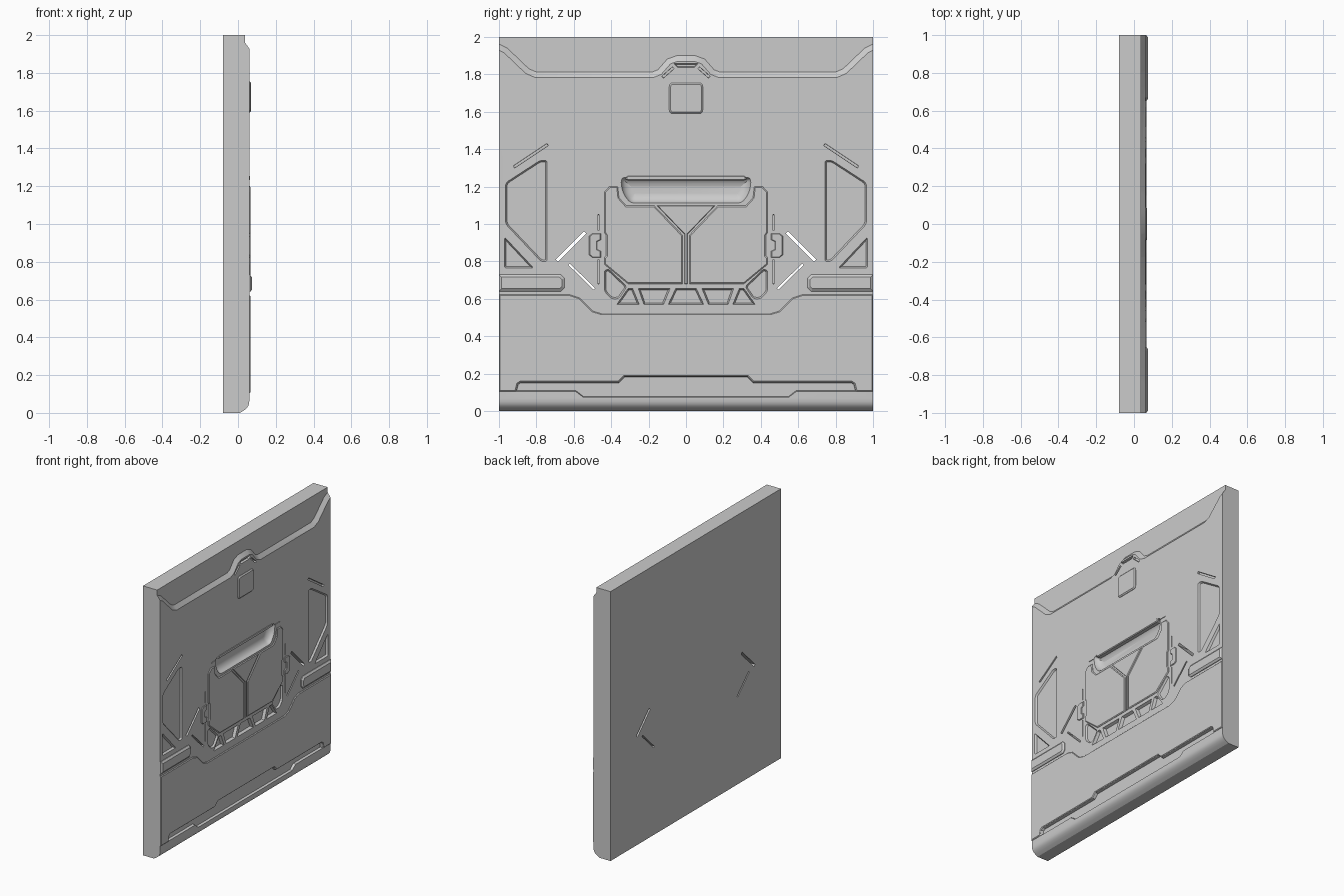
import bpy, bmesh, math
from mathutils import Vector

if "Cube" in bpy.data.objects:
    bpy.data.objects.remove(bpy.data.objects["Cube"])

FACE = 0.06  # x of the main front surface


def flip(pts):
    return [(-y, z) for y, z in pts]


def sym(half):
    """Complete a left-half outline with its mirror image."""
    return half + flip(half)[::-1]


def ccw(pts):
    area = sum(a[0] * b[1] - b[0] * a[1] for a, b in zip(pts, pts[1:] + pts[:1]))
    return pts if area > 0 else pts[::-1]


def rounded(pts, r, steps=4):
    out, n = [], len(pts)
    for i in range(n):
        p, a, b = (Vector(pts[j]) for j in (i, i - 1, (i + 1) % n))
        d = min(r, (a - p).length * 0.4, (b - p).length * 0.4)
        s, e = p + (a - p).normalized() * d, p + (b - p).normalized() * d
        for k in range(steps + 1):
            t = k / steps
            q = s * (1 - t) ** 2 + p * 2 * t * (1 - t) + e * t * t
            out.append((q.x, q.y))
    return out


def inset(pts, d):
    out, n = [], len(pts)
    for i in range(n):
        p, a, b = (Vector(pts[j]) for j in (i, i - 1, (i + 1) % n))
        u, v = (p - a).normalized(), (b - p).normalized()
        n1, n2 = Vector((-u.y, u.x)), Vector((-v.y, v.x))
        q = p + (n1 + n2) * (d / max(0.3, 1 + n1.dot(n2)))
        out.append((q.x, q.y))
    return out


def prism(bm, pts, layers):
    """Loft a (y, z) outline through layers of (x, inset)."""
    pts = ccw(pts)
    rings = [[bm.verts.new((x, y, z)) for y, z in inset(pts, d)] for x, d in layers]
    n = len(pts)
    for lo, hi in zip(rings, rings[1:]):
        for i in range(n):
            j = (i + 1) % n
            bm.faces.new((lo[i], lo[j], hi[j], hi[i]))
    bm.faces.new(rings[0][::-1])
    bm.faces.new(rings[-1])


def finish(name, bm):
    bmesh.ops.recalc_face_normals(bm, faces=bm.faces[:])
    me = bpy.data.meshes.new(name)
    bm.to_mesh(me)
    bm.free()
    ob = bpy.data.objects.new(name, me)
    bpy.context.collection.objects.link(ob)
    return ob


def raised(name, outlines, top, chamfer=0.008, base=0.05):
    bm = bmesh.new()
    for o in outlines:
        prism(bm, o, [(base, 0), (FACE + (top - FACE) * 0.3, 0), (top, chamfer)])
    return finish(name, bm)


def strip(a, b, w):
    a, b = Vector(a), Vector(b)
    d = (b - a).normalized() * w / 2
    s = Vector((-d.y, d.x))
    return [tuple(p) for p in (a - s, b - s, b + s, a + s)]


def both(pts):
    return [pts, flip(pts)]


# slab with a rounded lower lip
bm = bmesh.new()
section = [(-0.08, 0), (0.01, 0), (0.03, 0.012), (0.045, 0.024), (0.054, 0.036),
           (0.0585, 0.05), (FACE, 0.066), (FACE, 2), (-0.08, 2)]
ends = [[bm.verts.new((x, y, z)) for x, z in section] for y in (-1, 1)]
for i in range(len(section)):
    j = (i + 1) % len(section)
    bm.faces.new((ends[0][i], ends[0][j], ends[1][j], ends[1][i]))
bm.faces.new(ends[0])
bm.faces.new(ends[1])
slab = finish("wall_slab", bm)

# cutters: top recess with sloping edge
cut = bmesh.new()
top = sym([(-1.2, 2.2), (-1.2, 1.965), (-1, 1.962), (-0.955, 1.94), (-0.84, 1.83), (-0.8, 1.813),
           (-0.18, 1.813), (-0.15, 1.825), (-0.1, 1.882), (-0.05, 1.9)])
prism(cut, top, [(0.036, 0), (FACE, -0.03), (0.09, -0.03)])


def recess(pts, floor, slope=0.008):
    prism(cut, pts, [(floor, slope), (FACE, 0), (0.09, 0)])


# cutters: side windows, triangles, corner pockets and accents
window = rounded([(-0.965, 1.22), (-0.78, 1.34), (-0.742, 1.34), (-0.742, 0.80),
                  (-0.775, 0.80), (-0.965, 1.0)], 0.02)
window[:0] = []
triangle = rounded([(-0.97, 0.93), (-0.97, 0.765), (-0.815, 0.765)], 0.012)
pocket = rounded([(-0.437, 0.75), (-0.415, 0.76), (-0.315, 0.665), (-0.36, 0.6),
                  (-0.4, 0.6), (-0.437, 0.64)], 0.02)
vents = [[(-0.37, 0.57), (-0.25, 0.57), (-0.285, 0.655), (-0.31, 0.655)],
         [(-0.225, 0.57), (-0.12, 0.57), (-0.085, 0.655), (-0.255, 0.655)]]
for p, depth in [(window, 0.048), (triangle, 0.045), (pocket, 0.048),
                 (vents[0], 0.04), (vents[1], 0.04)]:
    for q in both(p):
        recess(q, depth)
recess(sym([(-0.095, 0.57), (-0.055, 0.655)]), 0.04)
for a, b, w in [((-0.92, 1.305), (-0.74, 1.425), 0.014), ((-0.468, 0.965), (-0.468, 1.05), 0.006),
                ((-0.468, 0.68), (-0.468, 0.81), 0.006), ((-0.125, 1.785), (-0.068, 1.835), 0.014)]:
    for q in both(strip(a, b, w)):
        recess(q, 0.045, 0.001)
recess(sym([(-0.065, 1.858), (-0.045, 1.838)]), 0.045, 0.004)

# cutters: diagonal slots that pass through the slab
for a, b, w in [((-0.69, 0.805), (-0.54, 0.955), 0.018), ((-0.625, 0.785), (-0.49, 0.652), 0.011)]:
    for q in both(strip(a, b, w)):
        prism(cut, q, [(-0.1, 0), (0.09, 0)])

# cutters: handle scoop and lower stepped recess
scoop = rounded(sym([(-0.35, 1.25), (-0.34, 1.17), (-0.3, 1.112)]), 0.03)
prism(cut, scoop, [(0.018, 0.05), (0.022, 0.034), (0.031, 0.018), (0.044, 0.006), (FACE, 0), (0.09, 0)])
foot = [(-0.91, 0.105), (-0.9, 0.145), (-0.885, 0.155), (-0.36, 0.155), (-0.33, 0.185)]
recess(sym([(-0.55, 0.074), (-0.59, 0.105)] + foot), 0.042, 0.004)

cutter = finish("recess_cutter", cut)
cutter.hide_render = True
mod = slab.modifiers.new("recesses", 'BOOLEAN')
mod.operation, mod.solver, mod.object = 'DIFFERENCE', 'EXACT', cutter
bpy.context.view_layer.objects.active = slab
slab.select_set(True)
bpy.ops.object.modifier_apply(modifier=mod.name)
bpy.data.objects.remove(cutter)
bpy.ops.object.shade_smooth_by_angle(angle=math.radians(25))

# lower skirt plate with stepped underside
raised("lower_skirt", [sym([(-0.45, 0.52), (-0.5, 0.535), (-0.57, 0.605), (-0.62, 0.622),
                            (-1, 0.622), (-1, 0.105)] + foot)], 0.067, 0.005)

# side bars
bar = [(-1, 0.64), (-1, 0.73), (-0.67, 0.73), (-0.65, 0.71), (-0.65, 0.66), (-0.67, 0.64)]
raised("side_bars", both(bar), 0.075, 0.014)

# central hatch, split by a funnel-shaped seam
hatch = [(-0.018, 0.68), (-0.31, 0.68), (-0.437, 0.785), (-0.437, 0.82), (-0.427, 0.83), (-0.427, 0.94),
         (-0.437, 0.955), (-0.437, 1.17), (-0.41, 1.2), (-0.365, 1.2), (-0.358, 1.14), (-0.32, 1.098),
         (-0.17, 1.098), (-0.018, 0.94)]
raised("hatch_halves", both(hatch), 0.067, 0.006)
raised("hatch_centre", [sym([(-0.008, 0.68), (-0.008, 0.945), (-0.155, 1.098)])], 0.067, 0.003)

# square pad near the top
raised("square_pad", [rounded(sym([(-0.09, 1.59), (-0.09, 1.755)]), 0.022)], 0.07, 0.008)

# clips beside the hatch
clip = [(-0.455, 0.82), (-0.5, 0.82), (-0.518, 0.835), (-0.518, 0.935), (-0.5, 0.95), (-0.455, 0.95),
        (-0.455, 0.915), (-0.475, 0.905), (-0.475, 0.865), (-0.455, 0.855)]
raised("side_clips", both(clip), 0.066, 0.004)

# grip along the top of the handle scoop
bm = bmesh.new()
prism(bm, sym([(-0.31, 1.232), (-0.325, 1.24), (-0.315, 1.258)]), [(0.02, 0), (0.057, 0), (0.063, 0.005)])
for wing in both(strip((-0.40, 1.235), (-0.35, 1.235), 0.008)):
    prism(bm, wing, [(0.05, 0), (0.064, 0.001)])
finish("handle_grip", bm)
